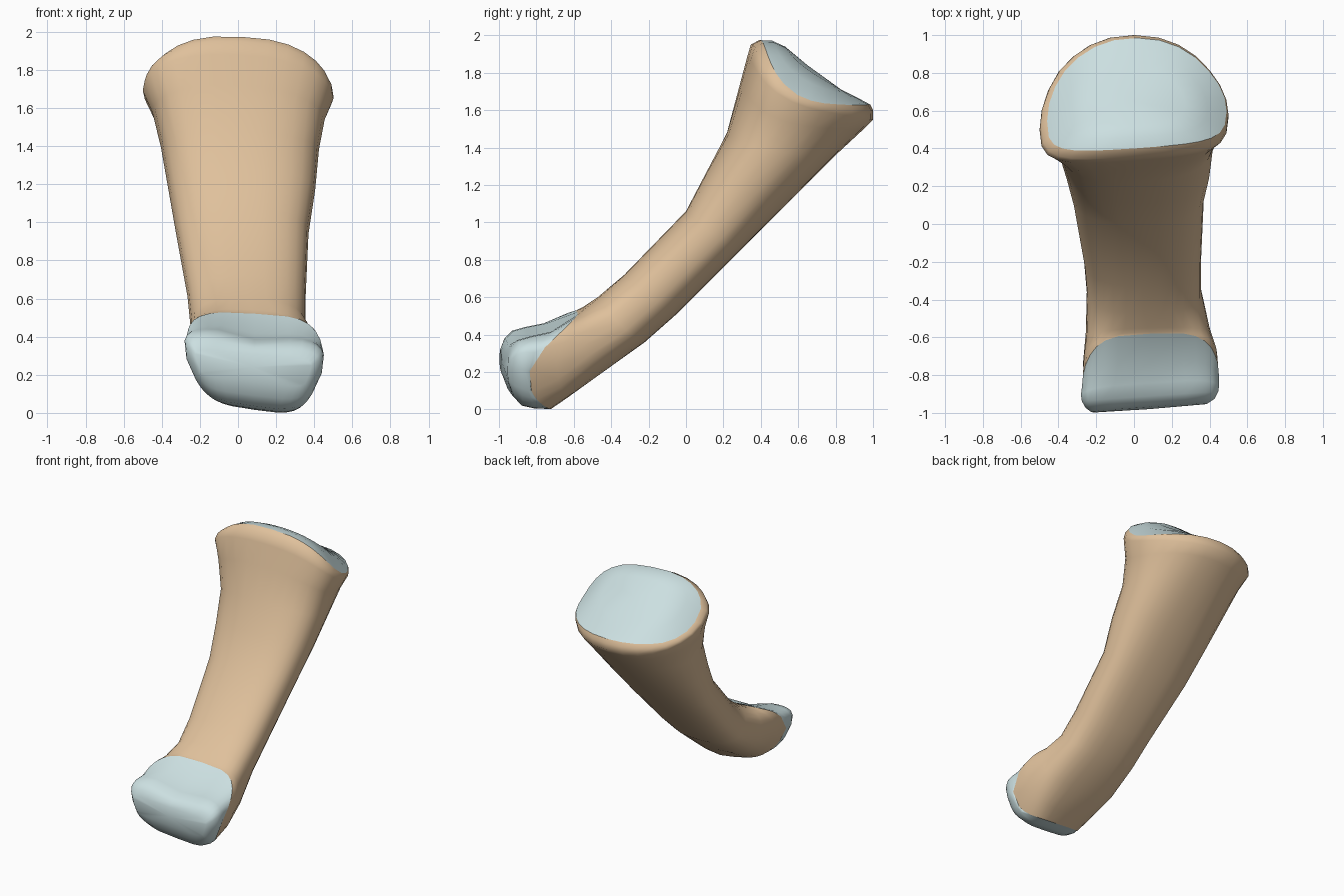
import bpy, bmesh, math

N = 28

def material(name, col):
    m = bpy.data.materials.new(name)
    m.diffuse_color = (*col, 1)
    return m

bone_mat = material("bone", (0.74, 0.53, 0.33))
cart_mat = material("cartilage", (0.60, 0.74, 0.75))

def clamp(v):
    return max(0, min(1, v))

def power(c, p):
    return math.copysign(abs(c) ** (2 / p), c)

def skew(x, y, z):
    # knuckle tilts to its right, narrows underneath and has a shallow groove
    w = clamp((-0.4 - y) / 0.3)
    groove = clamp((-0.6 - y) / 0.15) * math.exp(-((x - 0.13) / 0.12) ** 2)
    # front of the base is turned a little
    turn = clamp((z - 1.3) / 0.3) * clamp((0.8 - y) / 0.3)
    nx = 0.08 + (x - 0.08) * (1 - 0.32 * w * w * clamp((0.28 - z) / 0.28))
    return (nx, y + 0.07 * (x - 0.1) * w + 0.07 * x * turn,
            z - 0.1 * (x - 0.1) * w - 0.05 * x * turn
            - 0.04 * groove * clamp((z - 0.3) / 0.1))

def ring(front, side, back, xl, xr, p=2.5, pf=None):
    # closed section through front, side and back (y, z) points
    pts = []
    for i in range(N):
        t = 2 * math.pi * i / N
        e = pf if pf and math.sin(t) < 0 else p
        u, v = power(math.cos(t), e), power(math.sin(t), e)
        x = (xl + xr) / 2 + u * (xr - xl) / 2
        y, z = (s + v * (b - f) / 2 + v * v * ((b + f) / 2 - s)
                for f, s, b in zip(front, side, back))
        pts.append(skew(x, y, z))
    return pts

def loft(name, rings, mat, bottom=None, top=None):
    bm = bmesh.new()
    rows = [[bm.verts.new(p) for p in ring(*r)] for r in rings]
    for a, b in zip(rows, rows[1:]):
        for i in range(N):
            j = (i + 1) % N
            bm.faces.new((a[i], a[j], b[j], b[i]))
    for centre, row, flip in ((bottom, rows[0], True), (top, rows[-1], False)):
        if centre:
            c = bm.verts.new(centre)
            for i in range(N):
                j = (i + 1) % N
                bm.faces.new((c, row[j], row[i]) if flip else (c, row[i], row[j]))
    me = bpy.data.meshes.new(name)
    bm.to_mesh(me)
    bm.free()
    me.materials.append(mat)
    for f in me.polygons:
        f.use_smooth = True
    ob = bpy.data.objects.new(name, me)
    bpy.context.collection.objects.link(ob)
    return ob

# borders shared by bone and cartilage
low_edge = ((-0.58, 0.52), (-0.86, 0.24), (-0.73, 0.015), -0.275, 0.45, 4)
top_edge = ((0.40, 1.975), (0.57, 1.70), (0.985, 1.63), -0.46, 0.49, 2.2, 2.6)

# rounded knuckle cartilage, from tip to border
loft("knuckle_cartilage", [
    ((-0.967, 0.31), (-0.975, 0.23), (-0.965, 0.16), -0.23, 0.39, 6),
    ((-0.95, 0.36), (-0.945, 0.24), (-0.94, 0.09), -0.26, 0.43, 5),
    ((-0.91, 0.40), (-0.91, 0.25), (-0.89, 0.035), -0.28, 0.45, 4.5),
    ((-0.84, 0.42), (-0.89, 0.245), (-0.82, 0.02), -0.285, 0.455, 4.5),
    ((-0.73, 0.445), (-0.87, 0.24), (-0.77, 0.017), -0.28, 0.455, 4),
    low_edge,
], cart_mat, bottom=(0.08, -0.98, 0.24))

# bone shaft, from knuckle up to the flared base
loft("bone_shaft", [
    low_edge,
    ((-0.57, 0.525), (-0.71, 0.29), (-0.64, 0.07), -0.27, 0.44, 3.5),
    ((-0.55, 0.54), (-0.56, 0.36), (-0.47, 0.18), -0.255, 0.40, 3),
    ((-0.47, 0.60), (-0.36, 0.46), (-0.22, 0.36), -0.25, 0.355, 2.6),
    ((-0.33, 0.72), (-0.19, 0.61), (-0.05, 0.51), -0.265, 0.355, 2.5),
    ((0.00, 1.06), (0.14, 0.94), (0.29, 0.85), -0.325, 0.37, 2.5),
    ((0.11, 1.27), (0.30, 1.17), (0.54, 1.10), -0.365, 0.405, 2.4),
    ((0.22, 1.48), (0.45, 1.39), (0.80, 1.36), -0.405, 0.425, 2.3),
    ((0.29, 1.72), (0.50, 1.56), (0.94, 1.49), -0.45, 0.455, 2.3),
    ((0.335, 1.88), (0.53, 1.67), (1.0, 1.55), -0.50, 0.50, 2.2, 2.4),
    ((0.355, 1.95), (0.55, 1.69), (1.0, 1.60), -0.49, 0.50, 2.2, 2.5),
    top_edge,
], bone_mat)

# gently domed cartilage on the flared base
loft("base_cartilage", [
    top_edge,
    ((0.46, 1.972), (0.59, 1.79), (0.92, 1.665), -0.37, 0.39, 2.2, 2.4),
    ((0.53, 1.94), (0.62, 1.84), (0.83, 1.71), -0.25, 0.27, 2.2),
], cart_mat, top=(0, 0.65, 1.84))
